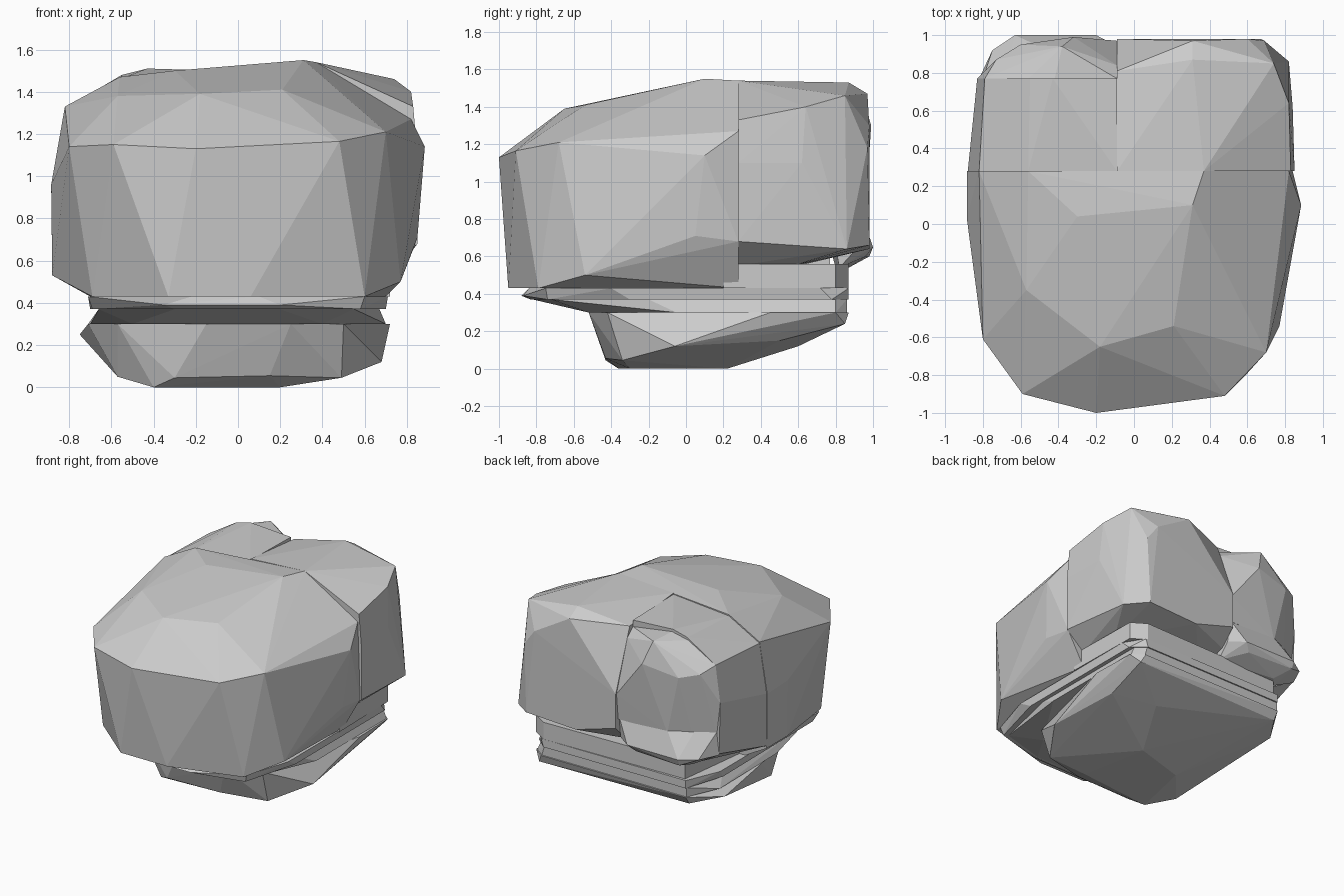
import bpy, bmesh


def hull(name, pts):
    """Faceted convex block wrapped around a handful of corner points."""
    bm = bmesh.new()
    for p in pts:
        bm.verts.new(p)
    res = bmesh.ops.convex_hull(bm, input=bm.verts[:])
    junk = {g for g in res["geom_interior"] + res["geom_unused"]
            if isinstance(g, bmesh.types.BMVert)}
    if junk:
        bmesh.ops.delete(bm, geom=list(junk), context='VERTS')
    bmesh.ops.recalc_face_normals(bm, faces=bm.faces[:])
    me = bpy.data.meshes.new(name)
    bm.to_mesh(me)
    bm.free()
    ob = bpy.data.objects.new(name, me)
    bpy.context.collection.objects.link(ob)
    return ob


def ring(z, *xy):
    return [(x, y, z) for x, y in xy]


# Large front block
hull("front_block", [
    # crown
    (-0.57, -0.35, 1.38), (-0.18, -0.65, 1.39), (0.21, -0.54, 1.41),
    (0.31, 0.1, 1.55), (-0.3, 0.04, 1.5), (-0.56, 0.28, 1.47),
    (-0.82, 0.28, 1.33), (0.37, 0.28, 1.54), (0.82, 0.28, 1.27),
    # brow edge
    (-0.8, -0.61, 1.14), (-0.59, -0.9, 1.15), (-0.2, -1.0, 1.13),
    (0.48, -0.91, 1.165), (0.7, -0.68, 1.21), (0.885, 0.1, 1.14),
    (-0.885, 0.03, 0.96), (-0.885, 0.28, 0.95),
    # lower edge
    (-0.88, 0.03, 0.53), (-0.88, 0.28, 0.53), (-0.69, -0.65, 0.43),
    (-0.33, -0.95, 0.43), (0.06, -0.95, 0.43), (0.6, -0.79, 0.43),
    (0.77, -0.54, 0.5), (0.85, 0.05, 0.71), (0.84, 0.28, 0.68),
    (0.7, 0.28, 0.43), (-0.7, 0.28, 0.43)])

# Rear lobe on the right, its top sloping down into the notch
hull("rear_right_lobe", [
    (-0.09, 0.28, 0.5), (-0.09, 0.28, 1.51), (0.37, 0.28, 1.54),
    (0.83, 0.28, 1.33), (0.85, 0.28, 1.1), (0.85, 0.28, 0.68),
    (0.7, 0.28, 0.55), (0.66, 0.57, 0.55), (-0.09, 0.6, 0.55),
    (0.31, 0.87, 1.53), (0.82, 0.64, 1.4), (0.74, 0.85, 1.46),
    (0.31, 0.97, 1.47), (0.6, 0.98, 1.3), (0.69, 0.97, 1.18),
    (0.84, 0.62, 1.1), (0.67, 0.98, 0.66), (0.82, 0.86, 0.64),
    (0.25, 0.98, 0.64), (-0.09, 0.81, 1.46), (-0.09, 0.98, 1.0),
    (-0.09, 0.98, 0.74), (-0.09, 0.86, 0.62)])

# Rear lobe on the left: main block and two end caps, waisted between
hull("rear_left_lobe", [
    (-0.09, 0.28, 0.5), (-0.09, 0.28, 1.5), (-0.56, 0.28, 1.46),
    (-0.82, 0.28, 1.32), (-0.88, 0.28, 0.95), (-0.88, 0.28, 0.55),
    (-0.7, 0.28, 0.5), (-0.09, 0.77, 1.49), (-0.43, 0.77, 1.51),
    (-0.55, 0.77, 1.48), (-0.79, 0.77, 1.33), (-0.83, 0.77, 1.05),
    (-0.82, 0.77, 0.66), (-0.62, 0.77, 0.54), (-0.09, 0.77, 0.54)])
hull("rear_left_upper_cap", [
    (-0.09, 0.77, 1.44), (-0.42, 0.77, 1.49), (-0.56, 0.77, 1.46),
    (-0.79, 0.77, 1.33), (-0.83, 0.77, 1.05), (-0.8, 0.77, 0.8),
    (-0.09, 0.77, 0.8), (-0.09, 0.84, 1.38), (-0.09, 0.97, 1.0),
    (-0.09, 0.95, 0.8), (-0.38, 0.94, 1.47), (-0.32, 0.99, 1.3),
    (-0.6, 0.95, 1.25), (-0.73, 0.87, 1.28), (-0.66, 0.86, 0.8),
    (-0.5, 0.94, 0.8)])
hull("rear_left_lower_cap",
     ring(0.82, (-0.8, 0.77), (-0.67, 0.86), (-0.5, 0.94), (-0.09, 0.94), (-0.09, 0.77))
     + ring(0.65, (-0.82, 0.77), (-0.75, 0.92), (-0.63, 1.0), (-0.2, 1.0), (-0.09, 0.92))
     + ring(0.6, (-0.63, 0.98), (-0.25, 0.96))
     + ring(0.54, (-0.62, 0.8), (-0.55, 0.87), (-0.09, 0.82)))

# Thin stacked layers between body and base
sides = ((-0.66, 0.2), (0.72, 0.2), (0.71, 0.8), (0.6, 0.87), (-0.58, 0.84))
hull("rear_filler", ring(0.43, *sides) + ring(0.56, *sides))
hull("upper_layer",
     ring(0.43, (-0.71, -0.6), (-0.22, -0.84), (0.1, -0.84), (0.6, -0.75),
          (0.71, -0.4), (0.71, 0.72), (0.62, 0.87), (-0.6, 0.86), (-0.71, 0.6))
     + ring(0.39, (-0.35, -0.88), (0.2, -0.87))
     + ring(0.37, (-0.69, -0.55), (-0.3, -0.83), (0.2, -0.83), (0.58, -0.74),
            (0.7, -0.3), (0.7, 0.78), (0.6, 0.87), (-0.6, 0.86), (-0.7, 0.55)))
hull("lower_layer",
     ring(0.37, (-0.66, -0.5), (-0.3, -0.82), (0.2, -0.82), (0.55, -0.72),
          (0.67, -0.2), (0.67, 0.8), (0.6, 0.86), (-0.6, 0.85), (-0.66, 0.5))
     + ring(0.3, (-0.7, -0.1), (-0.5, -0.5), (0.4, -0.52), (0.7, -0.05),
            (0.7, 0.8), (0.62, 0.86), (-0.6, 0.85), (-0.71, 0.6)))

# Tapered base
hull("base", [
    (-0.71, 0.1, 0.3), (-0.57, -0.36, 0.3), (-0.15, -0.52, 0.3),
    (0.25, -0.52, 0.3), (0.5, -0.42, 0.3), (0.72, 0.45, 0.3),
    (0.71, 0.8, 0.3), (0.62, 0.87, 0.3), (-0.6, 0.86, 0.3),
    (-0.75, 0.6, 0.25), (0.65, 0.85, 0.24), (-0.6, 0.82, 0.24),
    (0.68, -0.06, 0.12), (0.62, 0.5, 0.15), (0.3, 0.6, 0.12),
    (-0.57, -0.22, 0.05), (0.15, -0.43, 0.055), (-0.3, -0.43, 0.045),
    (0.49, -0.34, 0.045), (-0.4, -0.36, 0.0), (-0.13, -0.33, 0.0),
    (0.2, -0.3, 0.0), (0.1, 0.22, 0.0), (-0.3, 0.1, 0.0)])
